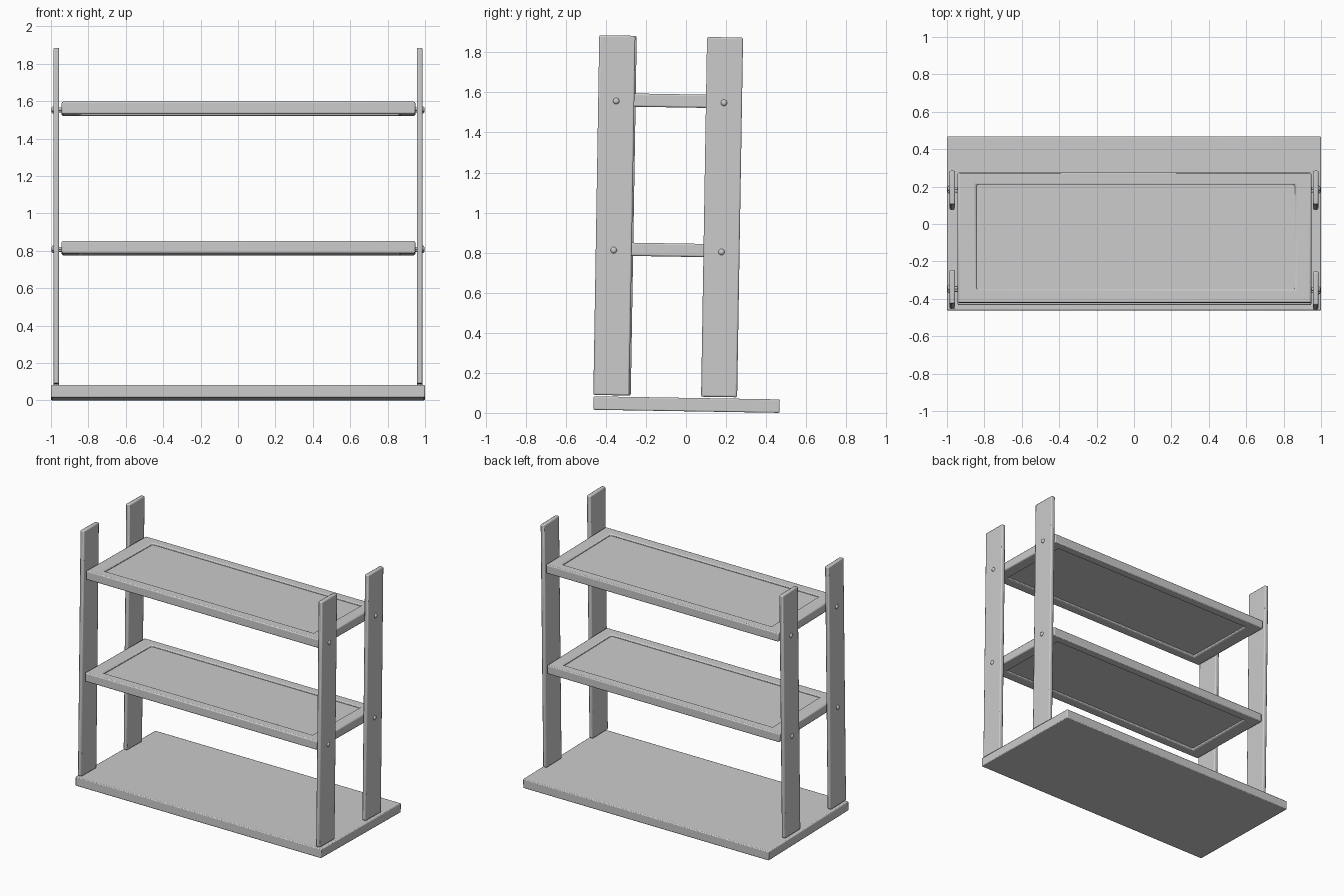
import bpy, bmesh, math
from mathutils import Matrix

cube = bpy.data.objects.get("Cube")
if cube:
    bpy.data.objects.remove(cube, do_unlink=True)

# One plain grey for the whole rack
grey = bpy.data.materials.new("plain_grey")
grey.use_nodes = True
colour = (0.6, 0.6, 0.6, 1)
grey.diffuse_color = colour
grey.node_tree.nodes["Principled BSDF"].inputs["Base Color"].default_value = colour

# The whole rack leans back slightly
LEAN = Matrix.Rotation(-0.0165, 4, 'X')


def finish(name, bm, bevel=0.0):
    bmesh.ops.recalc_face_normals(bm, faces=bm.faces)
    bm.transform(LEAN)
    mesh = bpy.data.meshes.new(name)
    bm.to_mesh(mesh)
    bm.free()
    mesh.materials.append(grey)
    obj = bpy.data.objects.new(name, mesh)
    bpy.context.collection.objects.link(obj)
    if bevel:
        mod = obj.modifiers.new("rounded_edges", 'BEVEL')
        mod.width = bevel
        mod.segments = 2
    bpy.ops.object.select_all(action='DESELECT')
    obj.select_set(True)
    bpy.context.view_layer.objects.active = obj
    bpy.ops.object.shade_smooth_by_angle(angle=math.radians(40))
    return obj


def box(name, xs, ys, zs, bevel=0.0):
    bm = bmesh.new()
    bmesh.ops.create_cube(bm, size=1)
    for v in bm.verts:
        for i, (lo, hi) in enumerate((xs, ys, zs)):
            v.co[i] = lo if v.co[i] < 0 else hi
    return finish(name, bm, bevel)


def frame(name, outer, inner, zs, bevel):
    """Rectangular ring; outer and inner are (x0, x1, y0, y1)."""
    bm = bmesh.new()
    loops = []
    for (x0, x1, y0, y1), z in ((outer, zs[0]), (outer, zs[1]),
                                (inner, zs[1]), (inner, zs[0])):
        corners = ((x0, y0), (x1, y0), (x1, y1), (x0, y1))
        loops.append([bm.verts.new((x, y, z)) for x, y in corners])
    for i in range(4):
        a, b = loops[i], loops[(i + 1) % 4]
        for j in range(4):
            k = (j + 1) % 4
            bm.faces.new((a[j], a[k], b[k], b[j]))
    return finish(name, bm, bevel)


def bolt(name, side, y, z):
    """Thin shank with a domed head on the outer face of a post."""
    bm = bmesh.new()
    bmesh.ops.create_cone(bm, cap_ends=True, segments=12, radius1=0.009, radius2=0.009, depth=0.06,
                          matrix=Matrix.Translation((side * 0.958, y, z)) @ Matrix.Rotation(math.pi / 2, 4, 'Y'))
    bmesh.ops.create_uvsphere(bm, u_segments=12, v_segments=8, radius=1,
                              matrix=Matrix.Translation((side * 0.986, y, z)) @ Matrix.Diagonal((0.012, 0.016, 0.016, 1)))
    return finish(name, bm)


# Base board
box("base_board", (-1, 1), (-0.463, 0.467), (0.008, 0.075), 0.006)

# Shelves: raised frame around a thin panel
shelf_heights = {"lower": 0.812, "upper": 1.557}
outer = (-0.943, 0.948, -0.447, 0.249)
inner = (-0.842, 0.86, -0.376, 0.184)
for level, z in shelf_heights.items():
    frame(level + "_shelf_frame", outer, inner, (z - 0.033, z + 0.033), 0.008)
    box(level + "_shelf_panel", (inner[0] - 0.02, inner[1] + 0.02),
        (inner[2] - 0.02, inner[3] + 0.02), (z - 0.016, z + 0.02))

# Posts and their bolts
for side, hand in ((1, "left"), (-1, "right")):
    for place, y in (("front", -0.374), ("back", 0.164)):
        shift = 0.007 if (side < 0 and place == "front") else 0
        yc = y + shift
        xs = sorted((side * 0.956, side * 0.987))
        box(f"{place}_{hand}_post", xs, (yc - 0.09, yc + 0.09), (0.082, 1.878), 0.008)
        for level, z in shelf_heights.items():
            bolt(f"{level}_{place}_{hand}_bolt", side, yc, z - 0.006)
